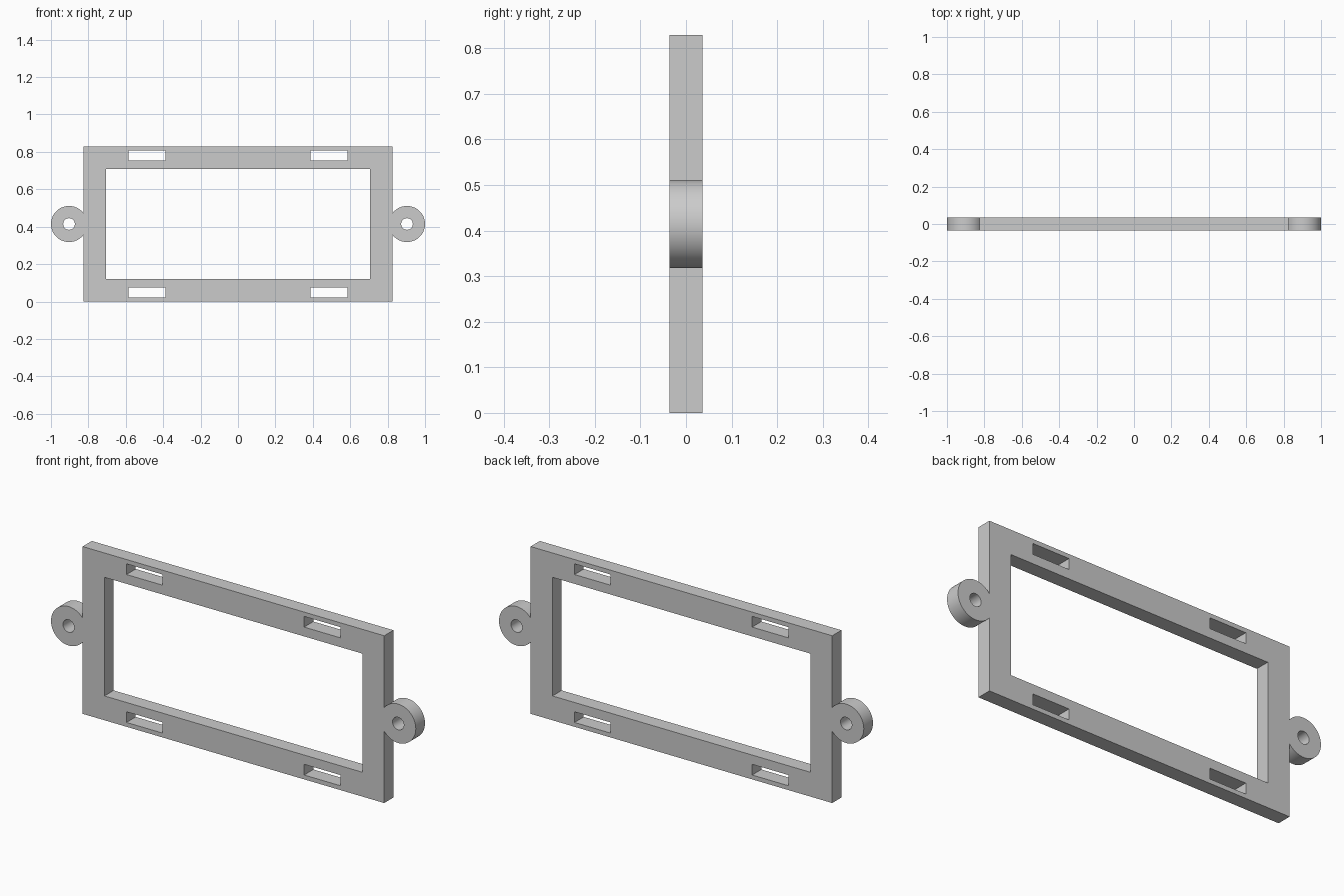
import bpy, bmesh
from math import pi, cos, sin, acos, radians
from mathutils import Matrix

cube = bpy.data.objects.get("Cube")
if cube:
    bpy.data.objects.remove(cube, do_unlink=True)

# Main dimensions
HALF_W, HEIGHT, HALF_T = 0.827, 0.829, 0.036
MID = HEIGHT / 2
EAR_X, EAR_R, HOLE_R = 0.9035, 0.0965, 0.031

grey = bpy.data.materials.new("light grey plastic")
grey.use_nodes = True
colour = (0.6, 0.6, 0.6, 1)
grey.diffuse_color = colour
grey.node_tree.nodes["Principled BSDF"].inputs["Base Color"].default_value = colour


def rectangle(cx, cz, w, h):
    return [(cx + sx * w / 2, cz + sz * h / 2)
            for sx, sz in ((-1, -1), (1, -1), (1, 1), (-1, 1))]


def arc(cx, cz, r, start, end, steps):
    return [(cx + r * cos(start + (end - start) * i / steps),
             cz + r * sin(start + (end - start) * i / steps))
            for i in range(steps + 1)]


# Outer outline: rectangle with a round ear growing out of each side
reach = pi - acos((EAR_X - HALF_W) / EAR_R)
outline = [(-HALF_W, 0), (HALF_W, 0)]
outline += arc(EAR_X, MID, EAR_R, -reach, reach, 56)
outline += [(HALF_W, HEIGHT), (-HALF_W, HEIGHT)]
outline += arc(-EAR_X, MID, EAR_R, pi - reach, pi + reach, 56)

# Window, strap slots and screw holes
loops = [outline, rectangle(0, MID, 1.414, 0.588)]
for side in (-1, 1):
    loops.append(arc(side * EAR_X, MID, HOLE_R, 0, 2 * pi, 40)[:-1])
    for level in (-1, 1):
        loops.append(rectangle(side * 0.487, MID + level * 0.3665, 0.198, 0.053))

# Filled, extruded profile
curve = bpy.data.curves.new("frame_profile", "CURVE")
curve.dimensions = "2D"
curve.fill_mode = "BOTH"
curve.extrude = HALF_T
for loop in loops:
    spline = curve.splines.new("POLY")
    spline.points.add(len(loop) - 1)
    for point, (x, z) in zip(spline.points, loop):
        point.co = (x, z, 0, 1)
    spline.use_cyclic_u = True
profile = bpy.data.objects.new("frame_profile", curve)
bpy.context.collection.objects.link(profile)
bpy.context.view_layer.update()
evaluated = profile.evaluated_get(bpy.context.evaluated_depsgraph_get())
mesh = bpy.data.meshes.new_from_object(evaluated)
bpy.data.objects.remove(profile, do_unlink=True)

# Stand the plate upright and weld it into one solid
bm = bmesh.new()
bm.from_mesh(mesh)
bmesh.ops.remove_doubles(bm, verts=bm.verts, dist=0.0001)
bmesh.ops.transform(bm, matrix=Matrix.Rotation(pi / 2, 4, "X"), verts=bm.verts)
bmesh.ops.recalc_face_normals(bm, faces=bm.faces)
bm.to_mesh(mesh)
bm.free()
mesh.materials.clear()
mesh.materials.append(grey)

frame = bpy.data.objects.new("mounting_frame", mesh)
bpy.context.collection.objects.link(frame)
bpy.ops.object.select_all(action="DESELECT")
frame.select_set(True)
bpy.context.view_layer.objects.active = frame
bpy.ops.object.shade_smooth_by_angle(angle=radians(30))
